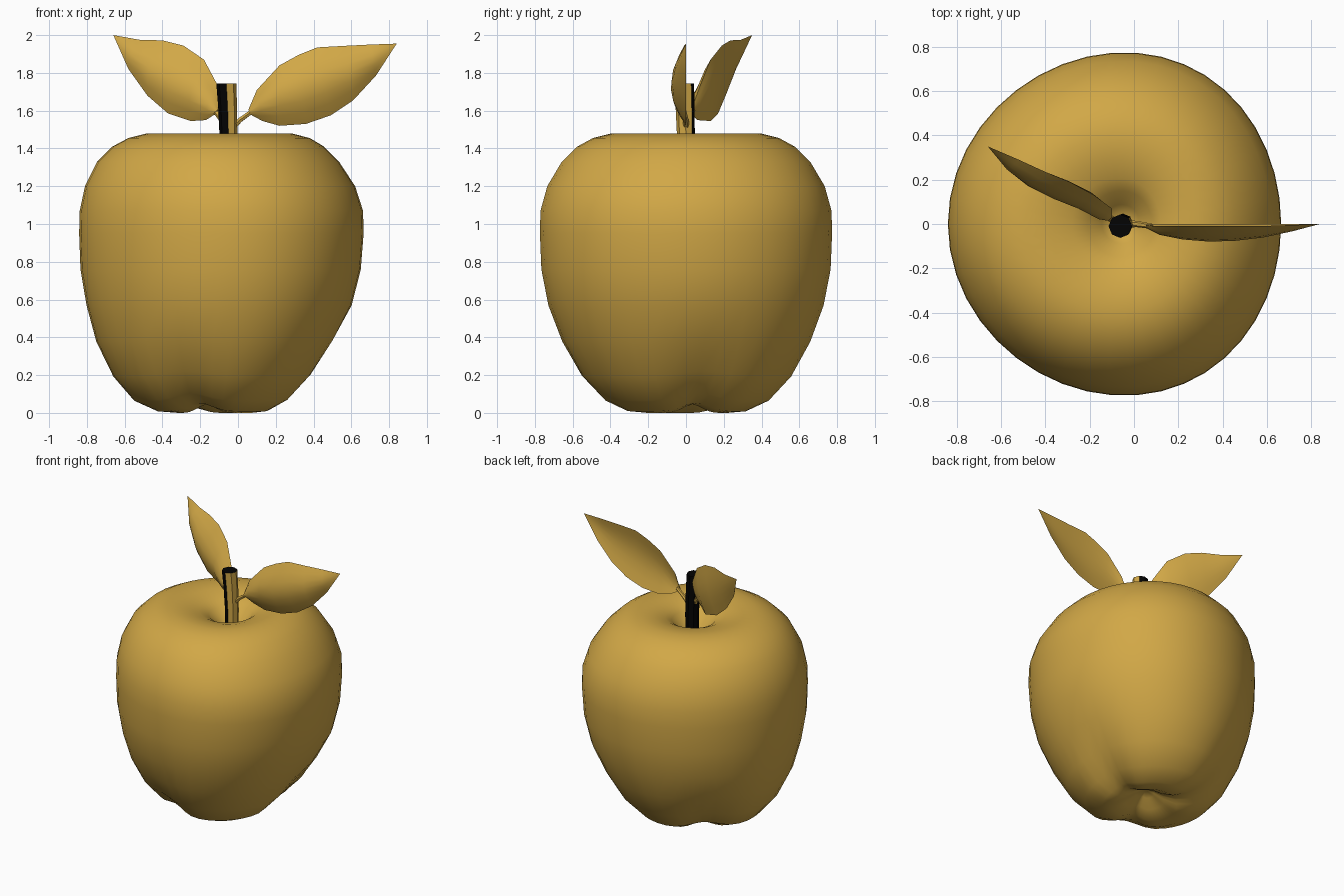
import bpy, bmesh, math
from mathutils import Vector

if "Cube" in bpy.data.objects:
    bpy.data.objects.remove(bpy.data.objects["Cube"])


def material(name, rgb):
    m = bpy.data.materials.new(name)
    m.diffuse_color = (*rgb, 1)
    m.use_nodes = True
    m.node_tree.nodes["Principled BSDF"].inputs["Base Color"].default_value = m.diffuse_color
    return m


gold = material("gold", (0.64, 0.39, 0.062))
black = material("black", (0.001, 0.001, 0.001))


def make_object(name, rings, mats, angle):
    """Skin a list of closed rings (single-point rings become tips)."""
    bm = bmesh.new()
    vr = [[bm.verts.new(p) for p in ring] for ring in rings]
    for a, b in zip(vr, vr[1:]):
        n = max(len(a), len(b))
        for i in range(n):
            j = (i + 1) % n
            if len(a) == 1:
                bm.faces.new((a[0], b[j], b[i]))
            elif len(b) == 1:
                bm.faces.new((a[i], a[j], b[0]))
            else:
                bm.faces.new((a[i], a[j], b[j], b[i]))
    for end in (vr[0], vr[-1]):
        if len(end) > 2:
            bm.faces.new(end)
    bmesh.ops.recalc_face_normals(bm, faces=bm.faces)
    me = bpy.data.meshes.new(name)
    bm.to_mesh(me)
    bm.free()
    ob = bpy.data.objects.new(name, me)
    bpy.context.collection.objects.link(ob)
    for m in mats:
        me.materials.append(m)
    bpy.ops.object.select_all(action='DESELECT')
    ob.select_set(True)
    bpy.context.view_layer.objects.active = ob
    bpy.ops.object.shade_smooth_by_angle(angle=math.radians(angle))
    return ob


# Apple body: (height, radius, centre x), three narrow notches near the base
profile = [
    (0.12, 0, -.10), (0.10, .06, -.10), (0.05, .13, -.10), (0.012, .21, -.11),
    (0.02, .30, -.125), (0.075, .415, -.135), (0.2, .53, -.13), (0.38, .63, -.12),
    (0.57, .702, -.10), (0.76, .742, -.092), (0.95, .753, -.088), (1.07, .75, -.088),
    (1.2, .715, -.095), (1.33, .64, -.105), (1.41, .56, -.105), (1.455, .48, -.10),
    (1.478, .39, -.10), (1.468, .29, -.09), (1.442, .2, -.08), (1.41, .145, -.065),
    (1.34, .085, -.06), (1.27, 0, -.06)]
SEG = 42
body = []
for z, r, cx in profile:
    w = max(0, 1 - z / 0.5) if r else 0
    ys = 1.03 + .03 * max(0, 1 - z / 0.9)
    ring = []
    for i in range(SEG if r else 1):
        t = 2 * math.pi * i / SEG
        c = (.5 + .5 * math.cos(3 * (t + math.radians(110)))) ** 4
        rr = r * (1 - .09 * w * c)
        lift = .045 * w * c * min(1, r / .2)
        skew = .06 * r * math.sin(t) ** 2
        ring.append((cx + skew + rr * math.cos(t), ys * rr * math.sin(t),
                     max(0, z - .012 * w) + lift))
    body.append(ring)
make_object("apple_body", body, [gold], 60)


def tube(path, sides):
    rings = []
    for k, (p, r) in enumerate(path):
        a, b = path[max(k - 1, 0)][0], path[min(k + 1, len(path) - 1)][0]
        q = (Vector(b) - Vector(a)).to_track_quat('Z', 'Y')
        rings.append([Vector(p) + q @ Vector((r * math.cos(2 * math.pi * i / sides),
                                              r * math.sin(2 * math.pi * i / sides), 0))
                      for i in range(sides)])
    return rings


# Stem: eight-sided post, gold only on its front right side
post = []
for x, y, z, r in [(-.05, 0, 1.27, .045), (-.05, 0, 1.45, .047),
                   (-.055, -.005, 1.62, .05), (-.062, -.01, 1.745, .053)]:
    post.append([(x + r * math.cos(math.pi * i / 4), y + r * math.sin(math.pi * i / 4), z)
                 for i in range(8)])
stem = make_object("stem", post, [black, gold], 40)
for f in stem.data.polygons:
    if f.normal.dot(Vector((0.85, -0.53, 0))) > 0.25:
        f.material_index = 1


# Leaves: blades swelling between an upper and a lower edge
def leaf(name, stations, tip, out, bulge, back_bulge):
    out = Vector(out).normalized()
    rings = []
    n = 6
    for k, (u, l) in enumerate(stations):
        u, l = Vector(u), Vector(l)
        d = math.sin(math.pi * (k + .5) / (len(stations) + .5))
        front = [u.lerp(l, i / n) + out * d * bulge * math.sin(math.pi * i / n)
                 for i in range(n + 1)]
        back = [u.lerp(l, i / n) - out * d * back_bulge * math.sin(math.pi * i / n)
                for i in range(n - 1, 0, -1)]
        rings.append(front + back)
    rings.append([Vector(tip)])
    make_object(name, rings, [gold], 50)


leaf("right_leaf", [
    ((.055, -.005, 1.605), (.065, -.005, 1.58)),
    ((.10, -.01, 1.71), (.13, 0, 1.545)),
    ((.22, -.01, 1.84), (.22, 0, 1.52)),
    ((.32, -.01, 1.895), (.36, 0, 1.53)),
    ((.42, -.01, 1.935), (.49, 0, 1.575)),
    ((.56, -.01, 1.943), (.61, 0, 1.655)),
    ((.70, -.005, 1.95), (.73, 0, 1.785))],
    (.84, 0, 1.955), (0, -1, 0), .075, -.035)

leaf("left_leaf", [
    ((-.10, .03, 1.61), (-.115, .03, 1.585)),
    ((-.10, .07, 1.72), (-.17, .06, 1.55)),
    ((-.18, .13, 1.87), (-.25, .13, 1.545)),
    ((-.29, .19, 1.945), (-.37, .17, 1.585)),
    ((-.40, .235, 1.972), (-.48, .21, 1.68)),
    ((-.52, .29, 1.975), (-.58, .265, 1.82))],
    (-.66, .35, 2.0), (-.49, -.87, 0), .075, .02)

# Leaf stalks
make_object("right_stalk", tube([((-.04, 0, 1.5), .02), ((.01, 0, 1.55), .014),
                                 ((.08, -.01, 1.6), .012)], 6), [gold], 40)
make_object("left_stalk", tube([((-.06, 0, 1.5), .02), ((-.09, .015, 1.56), .016),
                                ((-.13, .04, 1.61), .014)], 6), [gold], 40)
